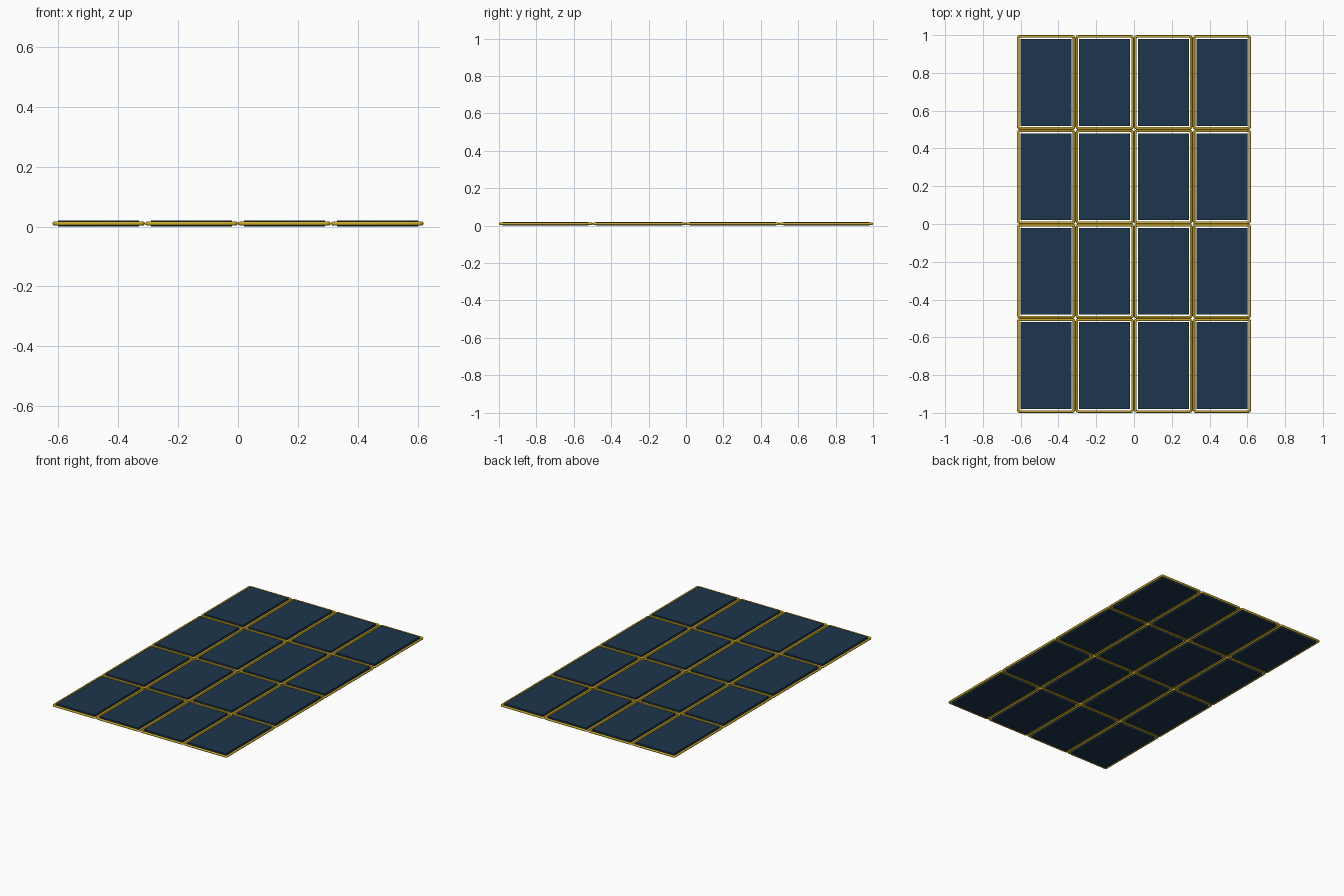
import bpy
import math

if "Cube" in bpy.data.objects:
    bpy.data.objects.remove(bpy.data.objects["Cube"])

COLS, ROWS = 4, 4
W, H = 0.31, 0.5          # pitch of one module
TUBE = 0.007              # frame tube radius
MID = 0.01                # height of the tube centre
INSET = 0.02              # panel edge to module edge


def material(name, rgb):
    m = bpy.data.materials.new(name)
    m.diffuse_color = (*rgb, 1)
    m.use_nodes = True
    m.node_tree.nodes["Principled BSDF"].inputs["Base Color"].default_value = m.diffuse_color
    return m


gold = material("gold", (0.60, 0.40, 0.02))
blue = material("dark_blue", (0.012, 0.037, 0.075))


def rounded_rect(hx, hy, r, steps=3):
    pts = []
    for i, (sx, sy) in enumerate([(1, 1), (-1, 1), (-1, -1), (1, -1)]):
        for k in range(steps + 1):
            a = math.radians(90 * (i + k / steps))
            pts.append((sx * (hx - r) + r * math.cos(a),
                        sy * (hy - r) + r * math.sin(a)))
    return pts


# tubular frame mesh, swept once and shared by every module
curve = bpy.data.curves.new("frame_path", "CURVE")
curve.dimensions = "3D"
curve.bevel_depth = TUBE
curve.bevel_resolution = 2
pts = rounded_rect(W / 2 - TUBE - 0.0005, H / 2 - TUBE, 0.008)
spline = curve.splines.new("POLY")
spline.points.add(len(pts) - 1)
for p, (x, y) in zip(spline.points, pts):
    p.co = (x, y, 0, 1)
spline.use_cyclic_u = True
path = bpy.data.objects.new("frame_path", curve)
bpy.context.collection.objects.link(path)
bpy.context.view_layer.update()
frame_mesh = bpy.data.meshes.new_from_object(
    path.evaluated_get(bpy.context.evaluated_depsgraph_get()))
bpy.data.objects.remove(path)
frame_mesh.materials.clear()
frame_mesh.materials.append(gold)
for f in frame_mesh.polygons:
    f.use_smooth = True

# flat panel mesh, standing slightly proud of the frame on both sides
hx, hy, hz = W / 2 - INSET, H / 2 - INSET, MID
verts = [(x, y, z) for z in (-hz, hz)
         for x, y in ((-hx, -hy), (hx, -hy), (hx, hy), (-hx, hy))]
faces = [(3, 2, 1, 0), (4, 5, 6, 7)]
faces += [(i, (i + 1) % 4, (i + 1) % 4 + 4, i + 4) for i in range(4)]
panel_mesh = bpy.data.meshes.new("panel")
panel_mesh.from_pydata(verts, [], faces)
panel_mesh.materials.append(blue)

# four by four grid of modules
for c in range(COLS):
    for r in range(ROWS):
        loc = ((c - (COLS - 1) / 2) * W, (r - (ROWS - 1) / 2) * H, MID)
        for name, mesh in (("frame", frame_mesh), ("panel", panel_mesh)):
            ob = bpy.data.objects.new(f"{name}_{c}_{r}", mesh)
            ob.location = loc
            bpy.context.collection.objects.link(ob)
